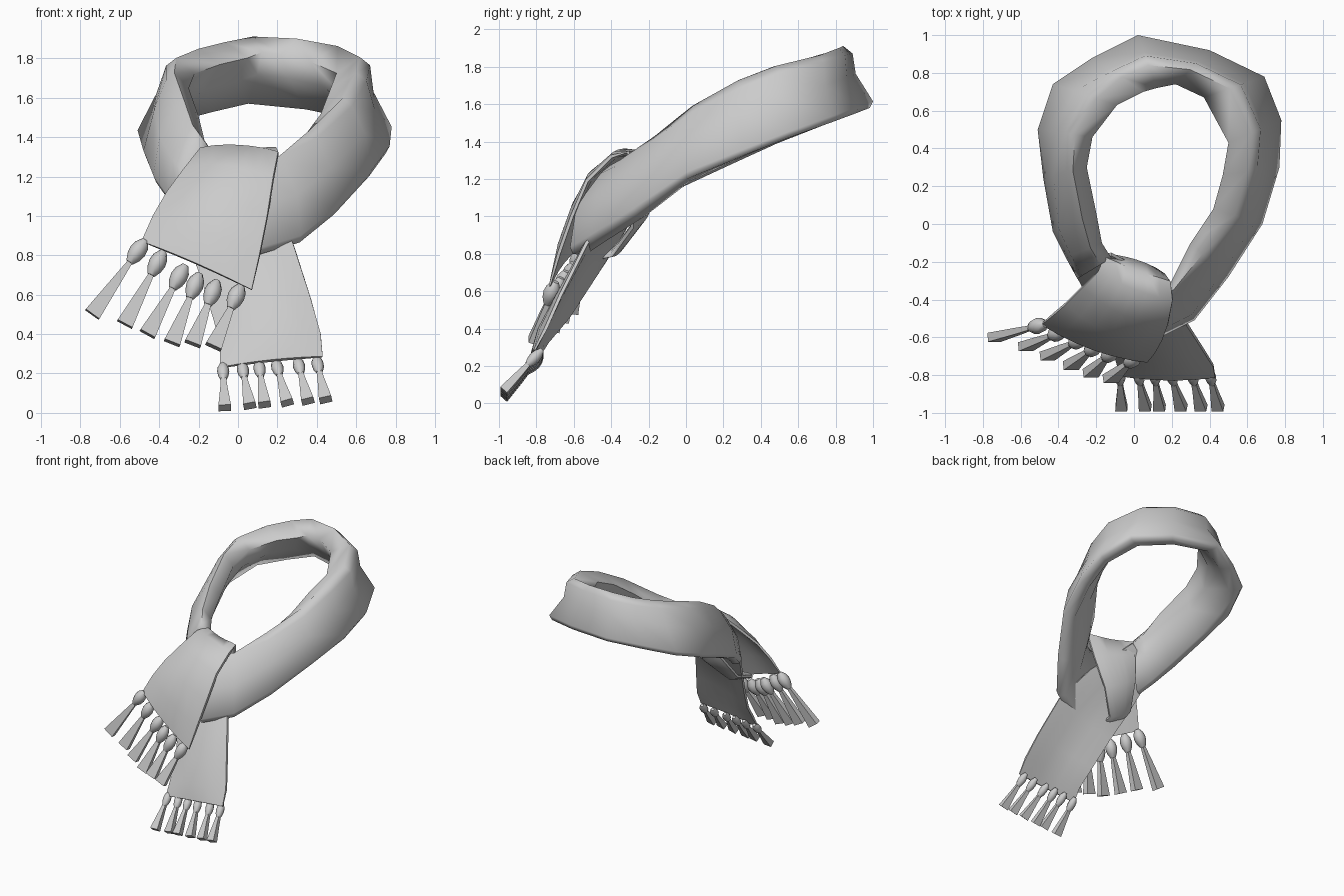
import bpy, bmesh, math
from mathutils import Vector

if "Cube" in bpy.data.objects:
    bpy.data.objects.remove(bpy.data.objects["Cube"])

wool = bpy.data.materials.new("grey wool")
wool.diffuse_color = (0.6, 0.6, 0.6, 1)
wool.use_nodes = True
wool.node_tree.nodes["Principled BSDF"].inputs["Base Color"].default_value = wool.diffuse_color


def make(name, bm, angle):
    bmesh.ops.recalc_face_normals(bm, faces=bm.faces[:])
    me = bpy.data.meshes.new(name)
    bm.to_mesh(me)
    bm.free()
    ob = bpy.data.objects.new(name, me)
    bpy.context.collection.objects.link(ob)
    me.materials.append(wool)
    bpy.ops.object.select_all(action='DESELECT')
    bpy.context.view_layer.objects.active = ob
    ob.select_set(True)
    bpy.ops.object.shade_smooth_by_angle(angle=math.radians(angle))
    return ob


def loft(bm, rings):
    rows = [[bm.verts.new(p) for p in r] for r in rings]
    n = len(rows[0])
    for a, b in zip(rows, rows[1:]):
        for i in range(n):
            j = (i + 1) % n
            bm.faces.new((a[i], a[j], b[j], b[i]))
    bm.faces.new(rows[0])
    bm.faces.new(rows[-1])


def table(points):
    def f(y):
        for (a, za), (b, zb) in zip(points, points[1:]):
            if y <= b:
                return za + (zb - za) * (y - a) / (b - a)
        return points[-1][1]
    return f


# Neck band: heights of its lower and upper edges along the depth
low = table([(-.62, .8), (-.4, .93), (-.2, 1.06), (0, 1.2), (.2, 1.28), (.5, 1.4), (1, 1.58)])
high = table([(-.5, 1.22), (-.32, 1.32), (-.2, 1.40), (-.1, 1.485), (0, 1.57), (.2, 1.69),
              (.4, 1.785), (.75, 1.87), (.85, 1.915)])
# outer x, y and inner x, y around the neck, front left to front right
stations = [(-.30, -.29, -.12, -.18), (-.36, -.18, -.17, -.10), (-.43, -.04, -.20, .06),
            (-.48, .24, -.25, .30), (-.51, .50, -.22, .46), (-.43, .74, -.09, .63),
            (-.22, .88, .05, .70), (.02, 1.0, .12, .72), (.40, .92, .22, .74),
            (.69, .78, .37, .67), (.78, .55, .50, .43), (.77, .30, .47, .26),
            (.68, 0, .42, .08), (.50, -.28, .30, -.10), (.32, -.51, .19, -.32),
            (.10, -.62, .0, -.38)]
rings = []
for k, (ox, oy, ix, iy) in enumerate(stations):
    o, i = Vector((ox, oy, 0)), Vector((ix, iy, 0))
    flat = .85 if k > 13 else (.68 if k < 6 or k == 13 else .57)
    mid = .14 + .19 * min(max(oy / .5, 0), 1)

    def at(t, z):
        p = o.lerp(i, t)
        return (p.x, p.y, z)
    lo, hi = low(oy), high(o.lerp(i, flat).y)
    rings.append([at(.06, lo), at(0, lo + .035), at(mid, lo + (hi - lo) * .55),
                  at(flat - .18, hi - .04), at(flat, hi), at(1, hi - .08),
                  at(.78, lo + (hi - lo) * .42), at(.32, lo - .01)])
bm = bmesh.new()
loft(bm, rings)
make("neck_band", bm, 75)


# Cloth tails: lens-shaped sections between a left and a right edge
# edge rows are (left, right, bulge)
def sheet(name, edges, thick, cols=6):
    rings = []
    last = len(edges) - 1
    for k, (l, r, bulge) in enumerate(edges):
        l, r = Vector(l), Vector(r)
        a, b = edges[max(k - 1, 0)], edges[min(k + 1, last)]
        along = (Vector(b[0]) + Vector(b[1])) - (Vector(a[0]) + Vector(a[1]))
        n = along.cross(r - l).normalized()
        half = thick * (.25 if k == last else .5)

        def side(sign, c):
            s = max(math.sin(math.pi * c / cols), 0)
            return l.lerp(r, c / cols) + n * (bulge * s + sign * half * (.4 + .6 * s ** .5))
        rings.append([side(1, c) for c in range(cols + 1)]
                     + [side(-1, c) for c in range(cols, -1, -1)])
    bm = bmesh.new()
    loft(bm, rings)
    make(name, bm, 65)


sheet("front_tail", [
    ((-.25, -.50, .80), (-.10, -.53, .77), 0),
    ((-.24, -.33, .86), (-.10, -.40, .79), 0), ((-.18, -.20, 1.05), (.04, -.29, .94), .01),
    ((-.15, -.17, 1.22), (.16, -.27, 1.15), .01), ((-.16, -.18, 1.345), (.19, -.31, 1.345), -.025),
    ((-.19, -.25, 1.34), (.205, -.40, 1.32), .015), ((-.27, -.33, 1.24), (.18, -.53, 1.19), .045),
    ((-.36, -.42, 1.12), (.15, -.61, 1.0), .055), ((-.43, -.48, 1.0), (.11, -.68, .80), .05),
    ((-.49, -.53, .87), (.07, -.73, .625), .03)], .045)
sheet("rear_tail", [
    ((-.33, -.22, 1.12), (-.12, -.16, 1.32), .0), ((-.25, -.37, .86), (.16, -.31, 1.06), .01),
    ((-.18, -.50, .66), (.28, -.53, .86), .03), ((-.12, -.63, .46), (.37, -.67, .58), .04),
    ((-.09, -.74, .33), (.42, -.75, .40), .035), ((-.09, -.80, .23), (.43, -.81, .285), .015)], .045)


# Fringe: faceted knots with flared square strands
def ring(c, d, w, t, n, turn=0):
    s = d.cross(Vector((0, 1, 0))).normalized()
    u = s.cross(d).normalized()
    return [c + s * w * math.cos(2 * math.pi * k / n + turn)
            + u * t * math.sin(2 * math.pi * k / n + turn) for k in range(n)]


def fringe(name, knots, ends, radius, length, flare):
    kb, sb = bmesh.new(), bmesh.new()
    for a, b in zip(knots, ends):
        a, b = Vector(a), Vector(b)
        d = (b - a).normalized()
        loft(kb, [ring(a + d * length * h, d, radius * w, radius * w, 8)
                  for h, w in ((-.5, .4), (-.25, .88), (0, 1), (.25, .85), (.5, .45))])
        loft(sb, [ring(a.lerp(b, h), d, w, t, 4, math.pi / 4)
                  for h, w, t in ((.15, .018, .016), (.45, .55 * flare, .024), (1, flare, .034))])
    make(name + "_knots", kb, 60)
    make(name + "_strands", sb, 30)


fringe("front_fringe",
       [(-.51, -.54, .82), (-.41, -.58, .76), (-.30, -.62, .69),
        (-.22, -.66, .645), (-.13, -.69, .61), (-.01, -.72, .59)],
       [(-.74, -.60, .50), (-.575, -.65, .45), (-.46, -.70, .40),
        (-.335, -.75, .355), (-.23, -.79, .35), (-.125, -.82, .335)], .044, .14, .06)
xs = [(-.075, -.067), (.025, .06), (.11, .135), (.20, .25), (.31, .355), (.405, .445)]
fringe("rear_fringe",
       [(a, -.81, .21 + .07 * (a + .08)) for a, b in xs],
       [(b, -.975, .025 + .08 * (b + .07)) for a, b in xs], .031, .12, .045)
